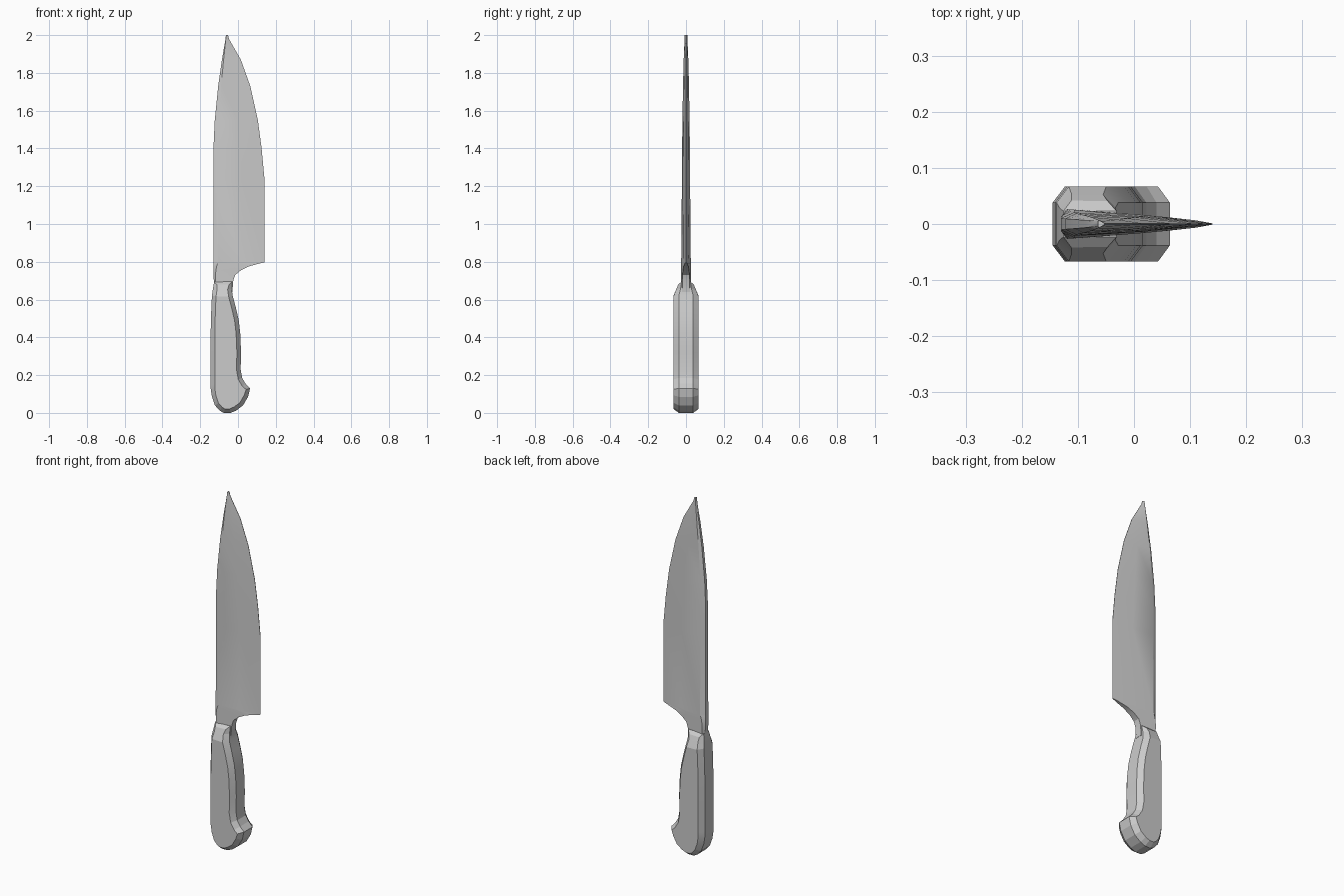
import bpy
import bmesh
from mathutils import Vector

default = bpy.data.objects.get("Cube")
if default:
    bpy.data.objects.remove(default, do_unlink=True)


def loft(name, rings):
    """Skin a stack of eight-point rings and close both ends."""
    bm = bmesh.new()
    rows = [[bm.verts.new(p) for p in ring] for ring in rings]
    for low, high in zip(rows, rows[1:]):
        for i in range(8):
            j = (i + 1) % 8
            bm.faces.new((low[i], low[j], high[j], high[i]))
    for a, b, c, d, e, f, g, h in (rows[0], rows[-1]):
        for quad in ((a, b, c, d), (a, d, e, h), (e, f, g, h)):
            bm.faces.new(quad)
    bmesh.ops.recalc_face_normals(bm, faces=bm.faces)
    mesh = bpy.data.meshes.new(name)
    bm.to_mesh(mesh)
    bm.free()
    obj = bpy.data.objects.new(name, mesh)
    bpy.context.collection.objects.link(obj)
    return obj


def mirrored_ring(half):
    """Complete a ring from its four points on the +y side."""
    return half + [(x, -y, z) for x, y, z in reversed(half)]


# Blade: height, spine x, cutting edge x, half thickness
blade_stations = [
    (0.64, -0.125, -0.03, 0.026), (0.70, -0.128, -0.025, 0.026),
    (0.73, -0.13, -0.015, 0.026), (0.755, -0.13, 0.015, 0.026),
    (0.775, -0.13, 0.055, 0.026), (0.79, -0.13, 0.11, 0.026),
    (0.797, -0.13, 0.14, 0.026), (1.24, -0.13, 0.14, 0.022),
    (1.40, -0.13, 0.125, 0.021), (1.55, -0.123, 0.105, 0.019),
    (1.73, -0.105, 0.065, 0.016), (1.87, -0.085, 0.015, 0.012),
    (1.98, -0.066, -0.048, 0.007), (2.0, -0.064, -0.053, 0.006),
]
blade_rings = []
for z, spine, edge, thick in blade_stations:
    sharp = 0.14 if z < 1.3 and edge < 0.14 and z < 0.8 else edge
    half = []
    for t, bulge in ((0, 0.45), (0.09, 1), (0.55, 1), (1, 1)):
        x = spine + t * (edge - spine)
        taper = max(0, 1 - (x - spine) / (sharp - spine)) ** 0.7
        half.append((x, thick * bulge * taper + 0.001, z))
    blade_rings.append(mirrored_ring(half))
blade = loft("blade", blade_rings)

# Handle silhouette: height, back x, front x
handle_stations = [
    (0.0, -0.075, -0.04), (0.012, -0.097, -0.01), (0.04, -0.122, 0.027),
    (0.085, -0.138, 0.053), (0.13, -0.145, 0.064), (0.155, -0.145, 0.04),
    (0.185, -0.145, 0.022), (0.23, -0.145, 0.014), (0.32, -0.145, 0.016),
    (0.42, -0.145, 0.012), (0.49, -0.143, 0.004), (0.56, -0.141, -0.012),
    (0.62, -0.138, -0.028), (0.655, -0.133, -0.033), (0.695, -0.126, -0.031),
]
back = [Vector((b, 0, z)) for z, b, f in handle_stations]
front = [Vector((f, 0, z)) for z, b, f in handle_stations]
outline = back + front[::-1]

# Inset silhouette that bounds the flat sides
inset = []
for i, p in enumerate(outline):
    before = (p - outline[i - 1]).normalized()
    after = (outline[(i + 1) % len(outline)] - p).normalized()
    along = (before + after).normalized()
    inset.append(p + Vector((along.z, 0, -along.x)) * 0.022)
inner_back = inset[:len(back)]
inner_front = inset[len(back):][::-1]


def shoulder(p, y):
    """Narrow the handle where it meets the blade."""
    return (p.x, y * min(1, max(0.6, 1 - (p.z - 0.62) * 6.5)), p.z)


handle_rings = [
    mirrored_ring([shoulder(ob, 0.038), shoulder(ib, 0.067),
                   shoulder(jf, 0.067), shoulder(of, 0.038)])
    for ob, ib, jf, of in zip(back, inner_back, inner_front, front)
]
handle = loft("handle", handle_rings)

# Smooth the gentle curves, keep the chamfers crisp
for obj, angle in ((blade, 0.5), (handle, 0.2)):
    bpy.ops.object.select_all(action="DESELECT")
    obj.select_set(True)
    bpy.context.view_layer.objects.active = obj
    bpy.ops.object.shade_smooth_by_angle(angle=angle)
